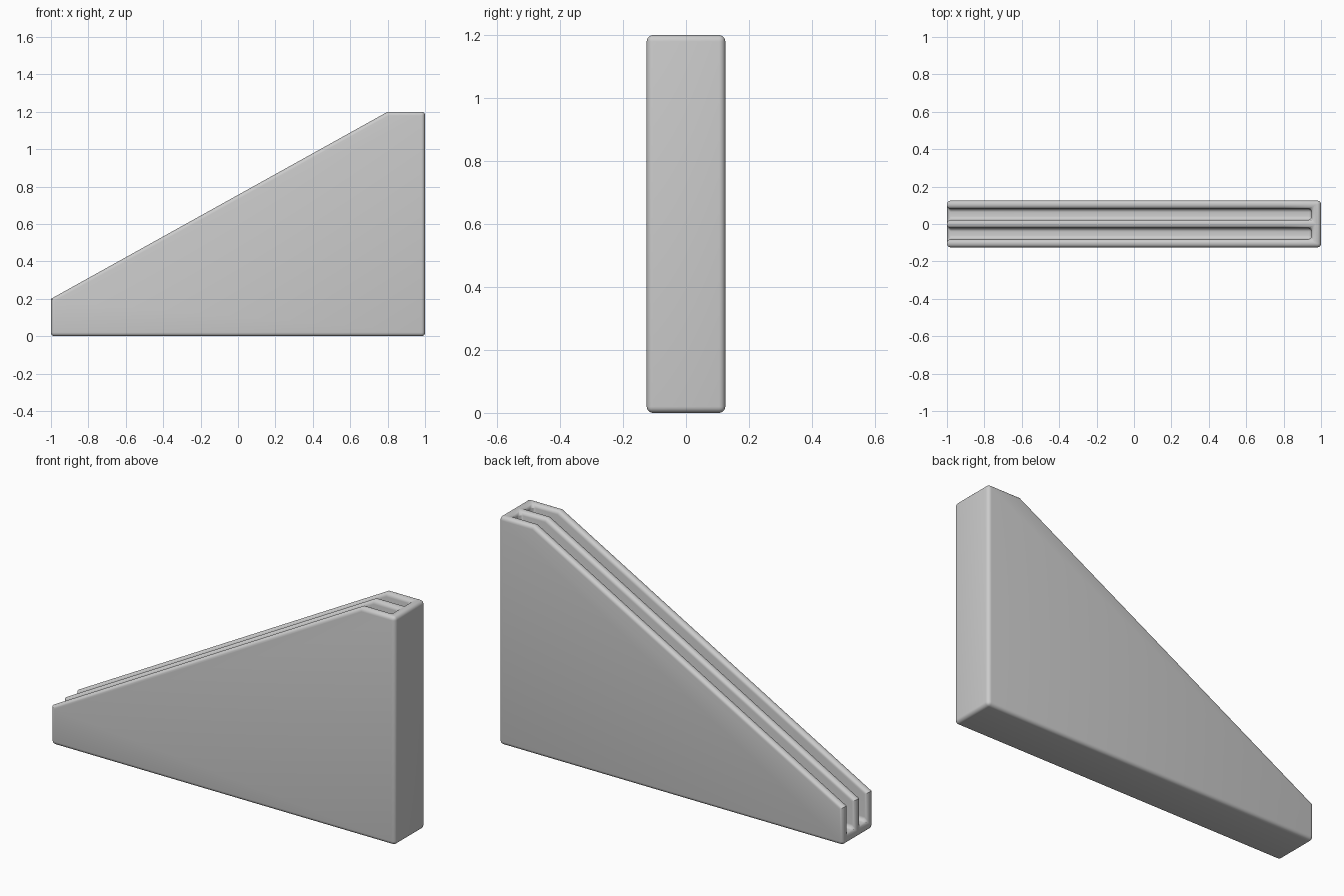
import bpy, bmesh, math

if "Cube" in bpy.data.objects:
    bpy.data.objects.remove(bpy.data.objects["Cube"])

WIDTH = 0.25
SLOT = 0.06                      # slot width
FIN = (WIDTH - 2 * SLOT) / 3     # thickness of each of the three walls
FLOOR = 0.05                     # floor height and end wall thickness


def extruded(name, profile, y0, y1):
    """Solid made from an XZ profile, extruded along y."""
    bm = bmesh.new()
    face = bm.faces.new([bm.verts.new((x, y0, z)) for x, z in profile])
    moved = bmesh.ops.extrude_face_region(bm, geom=[face])["geom"]
    verts = [g for g in moved if isinstance(g, bmesh.types.BMVert)]
    bmesh.ops.translate(bm, verts=verts, vec=(0, y1 - y0, 0))
    bmesh.ops.recalc_face_normals(bm, faces=bm.faces[:])
    mesh = bpy.data.meshes.new(name)
    bm.to_mesh(mesh)
    bm.free()
    obj = bpy.data.objects.new(name, mesh)
    bpy.context.collection.objects.link(obj)
    return obj


# Wedge-shaped block
profile = [(-1, 0), (1, 0), (1, 1.2), (0.8, 1.2), (-1, 0.2)]
block = extruded("slotted_wedge", profile, -WIDTH / 2, WIDTH / 2)

grey = bpy.data.materials.new("light_grey")
grey.diffuse_color = (0.6, 0.6, 0.6, 1)
grey.use_nodes = True
grey.node_tree.nodes["Principled BSDF"].inputs["Base Color"].default_value = grey.diffuse_color
block.data.materials.append(grey)

# Two long slots, open at the top and at the low end
slot_profile = [(-1.2, FLOOR), (1 - FLOOR, FLOOR), (1 - FLOOR, 1.4), (-1.2, 1.4)]
cutters = []
for side in (-1, 1):
    mid = side * (FIN + SLOT) / 2
    cutter = extruded("slot_cutter", slot_profile, mid - SLOT / 2, mid + SLOT / 2)
    cutter.hide_render = True
    cutters.append(cutter)
    cut = block.modifiers.new("slot", 'BOOLEAN')
    cut.operation = 'DIFFERENCE'
    cut.solver = 'EXACT'
    cut.object = cutter

# Rounded square edges; the shallow profile corners stay crisp
bevel = block.modifiers.new("rounding", 'BEVEL')
bevel.width = 0.02
bevel.segments = 5
bevel.limit_method = 'ANGLE'
bevel.angle_limit = math.radians(70)
bevel.use_clamp_overlap = False

# Apply the modifiers, then remove the cutters
bpy.context.view_layer.objects.active = block
bpy.ops.object.select_all(action='DESELECT')
block.select_set(True)
for name in [m.name for m in block.modifiers]:
    bpy.ops.object.modifier_apply(modifier=name)
for cutter in cutters:
    bpy.data.objects.remove(cutter)
bpy.ops.object.shade_smooth_by_angle(angle=math.radians(25))
